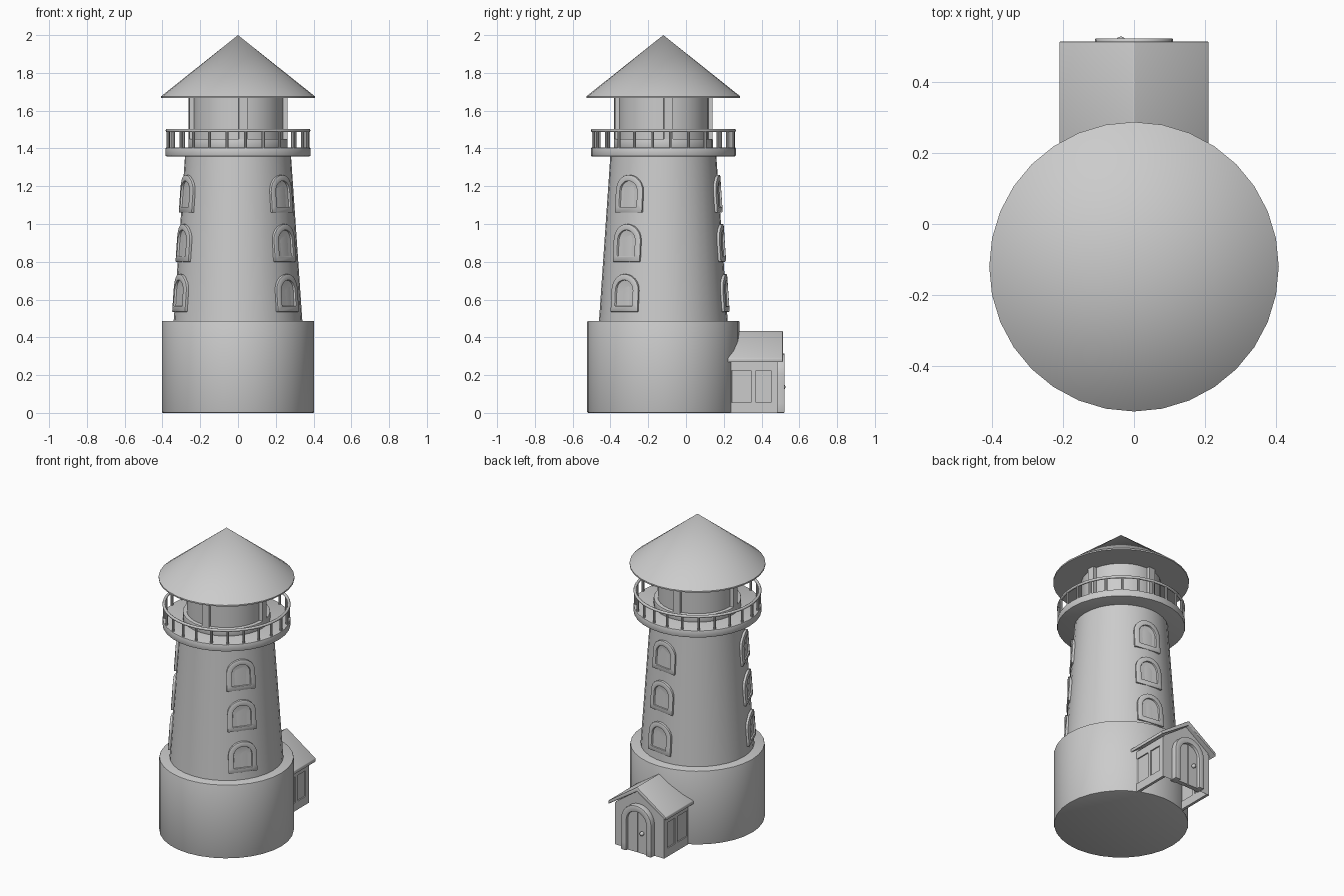
import bpy, bmesh, math
from mathutils import Vector, Matrix

cube = bpy.data.objects.get("Cube")
if cube:
    bpy.data.objects.remove(cube, do_unlink=True)

CY = -0.12          # tower axis
BASE_TOP, TOWER_TOP = 0.487, 1.37
TURN = math.radians(6)

stone = bpy.data.materials.new("plain_grey")
stone.use_nodes = True
GREY = (0.6, 0.6, 0.6, 1)
stone.diffuse_color = GREY
stone.node_tree.nodes["Principled BSDF"].inputs["Base Color"].default_value = GREY


def finish(name, bm, bevel=0.0, smooth=True):
    bmesh.ops.recalc_face_normals(bm, faces=bm.faces)
    mesh = bpy.data.meshes.new(name)
    bm.to_mesh(mesh)
    bm.free()
    mesh.materials.append(stone)
    ob = bpy.data.objects.new(name, mesh)
    bpy.context.collection.objects.link(ob)
    bpy.ops.object.select_all(action='DESELECT')
    ob.select_set(True)
    bpy.context.view_layer.objects.active = ob
    if bevel:
        mod = ob.modifiers.new("soft_edges", 'BEVEL')
        mod.width, mod.segments, mod.limit_method = bevel, 2, 'ANGLE'
        bpy.ops.object.modifier_apply(modifier=mod.name)
    if smooth:
        bpy.ops.object.shade_smooth_by_angle(angle=math.radians(35))
    return ob


def lathe(name, profile, bevel=0.0, segments=32):
    """Spin (radius, height) points around the tower axis."""
    bm = bmesh.new()
    verts = [bm.verts.new((r, CY, z)) for r, z in profile]
    edges = [bm.edges.new(pair) for pair in zip(verts, verts[1:])]
    bmesh.ops.spin(bm, geom=verts + edges, cent=(0, CY, 0), axis=(0, 0, 1),
                   angle=math.tau, steps=segments, use_duplicate=False)
    bmesh.ops.remove_doubles(bm, verts=bm.verts, dist=0.0005)
    return finish(name, bm, bevel)


def drum(name, r0, r1, z0, z1, bevel=0.0):
    return lathe(name, [(0, z0), (r0, z0), (r1, z1), (0, z1)], bevel)


def add_box(bm, lo, hi, matrix=Matrix()):
    lo, hi = Vector(lo), Vector(hi)
    size = Matrix.Diagonal((*(hi - lo), 1))
    bmesh.ops.create_cube(bm, size=1, matrix=matrix @ Matrix.Translation((lo + hi) / 2) @ size)


def arch(half, bottom, top, steps=12):
    """Outline of a round-topped opening, from lower right to lower left."""
    spring = top - half
    sides = [bottom + (spring - bottom) * k / 4 for k in range(4)]
    pts = [(half, v) for v in sides]
    pts += [(half * math.cos(math.pi * k / steps), spring + half * math.sin(math.pi * k / steps))
            for k in range(steps + 1)]
    return pts + [(-half, v) for v in reversed(sides)]


def arch_ring(bm, outer, inner, back, front, place, closed):
    """Solid band between two outlines; place maps (u, v, depth) to space."""
    rows = [[bm.verts.new(place(u, v, d)) for u, v in line]
            for line, d in ((outer, back), (outer, front), (inner, front), (inner, back))]
    n = len(outer)
    for i in range(n if closed else n - 1):
        j = (i + 1) % n
        for a, b in zip(rows, rows[1:] + rows[:1]):
            bm.faces.new((a[i], a[j], b[j], b[i]))
    if not closed:
        for i in (0, n - 1):
            bm.faces.new([row[i] for row in rows])


def arch_panel(bm, outline, depth, place):
    """Pane split into level strips so that it can follow a curve."""
    verts = [bm.verts.new(place(u, v, depth)) for u, v in outline]
    n = len(verts)
    for i in range(n // 2):
        quad = [verts[i], verts[i + 1], verts[n - 2 - i], verts[n - 1 - i]]
        quad = list(dict.fromkeys(quad))
        if len(quad) > 2:
            bm.faces.new(quad)


# Tower body
drum("base_drum", 0.403, 0.403, 0, BASE_TOP, 0.006)
drum("tower_shaft", 0.342, 0.28, BASE_TOP - 0.02, TOWER_TOP)
drum("gallery_floor", 0.384, 0.384, 1.358, 1.405, 0.006)
drum("lantern_sill", 0.262, 0.262, 1.40, 1.45, 0.004)
drum("lantern_glass", 0.238, 0.238, 1.44, 1.675)
lathe("roof", [(0, 1.667), (0.407, 1.667), (0.407, 1.676), (0, 2.0)])

# Lantern posts
bm = bmesh.new()
for k in range(4):
    m = Matrix.Translation((0, CY, 0)) @ Matrix.Rotation(TURN + k * math.pi / 2, 4, 'Z')
    add_box(bm, (0.22, -0.023, 1.44), (0.26, 0.023, 1.67), m)
finish("lantern_posts", bm)

# Gallery railing
bpy.ops.mesh.primitive_torus_add(location=(0, CY, 1.495), major_radius=0.375, minor_radius=0.009,
                                 major_segments=48, minor_segments=8)
rail = bpy.context.object
rail.name = "hand_rail"
rail.data.materials.append(stone)
bpy.ops.object.shade_smooth()
bm = bmesh.new()
for k in range(24):
    a = TURN + k * math.tau / 24
    spot = Matrix.Translation((0.373 * math.cos(a), CY + 0.373 * math.sin(a), 1.448))
    bmesh.ops.create_cone(bm, cap_ends=True, segments=8, radius1=0.008, radius2=0.008,
                          depth=0.095, matrix=spot)
finish("railing_posts", bm)

# Tower windows, wrapped around the shaft
for column in range(3):
    turn = math.radians(-38 + 120 * column)

    def on_shaft(u, v, d):
        t = (v - BASE_TOP) / (TOWER_TOP - BASE_TOP)
        r = 0.341 - 0.061 * t
        a = turn + u / r
        return ((r + d) * math.cos(a), CY + (r + d) * math.sin(a), v)

    for z in (0.535, 0.80, 1.06):
        bm = bmesh.new()
        arch_ring(bm, arch(0.088, z, z + 0.2), arch(0.056, z + 0.03, z + 0.168),
                  -0.02, 0.014, on_shaft, True)
        finish("window_frame", bm, 0.003)
        bm = bmesh.new()
        arch_panel(bm, arch(0.058, z + 0.028, z + 0.17), 0.003, on_shaft)
        finish("window_pane", bm)

# Porch walls: gabled prism, open underneath
WALL, BACK, FRONT = 0.172, 0.12, 0.485
bm = bmesh.new()
gable = [(-WALL, 0), (WALL, 0), (WALL, 0.285), (0, 0.405), (-WALL, 0.285)]
face = bm.faces.new([bm.verts.new((x, BACK, z)) for x, z in gable])
moved = bmesh.ops.extrude_face_region(bm, geom=[face])["geom"]
bmesh.ops.translate(bm, vec=(0, FRONT - BACK, 0),
                    verts=[v for v in moved if isinstance(v, bmesh.types.BMVert)])
bm.normal_update()
floor = [f for f in bm.faces if all(v.co.z < 0.001 for v in f.verts)]
bmesh.ops.delete(bm, geom=floor, context='FACES')
finish("porch_walls", bm, smooth=False)

# Porch roof
bm = bmesh.new()
chevron = [(-0.21, 0.268), (-0.21, 0.29), (0, 0.435), (0.21, 0.29), (0.21, 0.268), (0, 0.405)]
rings = [[bm.verts.new((x, y, z)) for x, z in chevron] for y in (BACK, 0.513)]
for i in range(6):
    j = (i + 1) % 6
    bm.faces.new((rings[0][i], rings[0][j], rings[1][j], rings[1][i]))
for ring in rings:
    bm.faces.new(ring[:3] + ring[5:])
    bm.faces.new(ring[2:])
finish("porch_roof", bm, 0.004)

# Framed panels on both porch sides
bm = bmesh.new()
for s in (-1, 1):
    def strip(y0, y1, z0, z1):
        xs = sorted((s * (WALL - 0.01), s * (WALL + 0.008)))
        add_box(bm, (xs[0], y0, z0), (xs[1], y1, z1))
    strip(0.2, FRONT, 0, 0.055)
    strip(0.2, FRONT, 0.225, 0.275)
    for y0, y1 in ((0.2, 0.24), (0.345, 0.37), (0.45, FRONT)):
        strip(y0, y1, 0.055, 0.225)
finish("porch_side_frames", bm, smooth=False)


# Door with arched surround and knob
def on_front(u, v, d):
    return (u, FRONT + d, v)


bm = bmesh.new()
arch_ring(bm, arch(0.11, 0, 0.315), arch(0.072, 0, 0.275), -0.02, 0.037, on_front, False)
finish("door_surround", bm, 0.004)
for s in (-1, 1):
    bm = bmesh.new()
    leaf = [(max(0.002, u) * s, v) for u, v in arch(0.075, 0, 0.278) if u > -0.001]
    bm.faces.new([bm.verts.new(on_front(u, v, 0.018))
                  for u, v in leaf + [(0.002 * s, 0)]])
    solid = bmesh.ops.extrude_face_region(bm, geom=bm.faces[:])["geom"]
    bmesh.ops.translate(bm, vec=(0, -0.03, 0),
                        verts=[v for v in solid if isinstance(v, bmesh.types.BMVert)])
    finish("door_leaf", bm)
bm = bmesh.new()
bmesh.ops.create_uvsphere(bm, u_segments=16, v_segments=8, radius=0.014,
                          matrix=Matrix.Translation((-0.037, 0.513, 0.137)))
finish("door_knob", bm)
